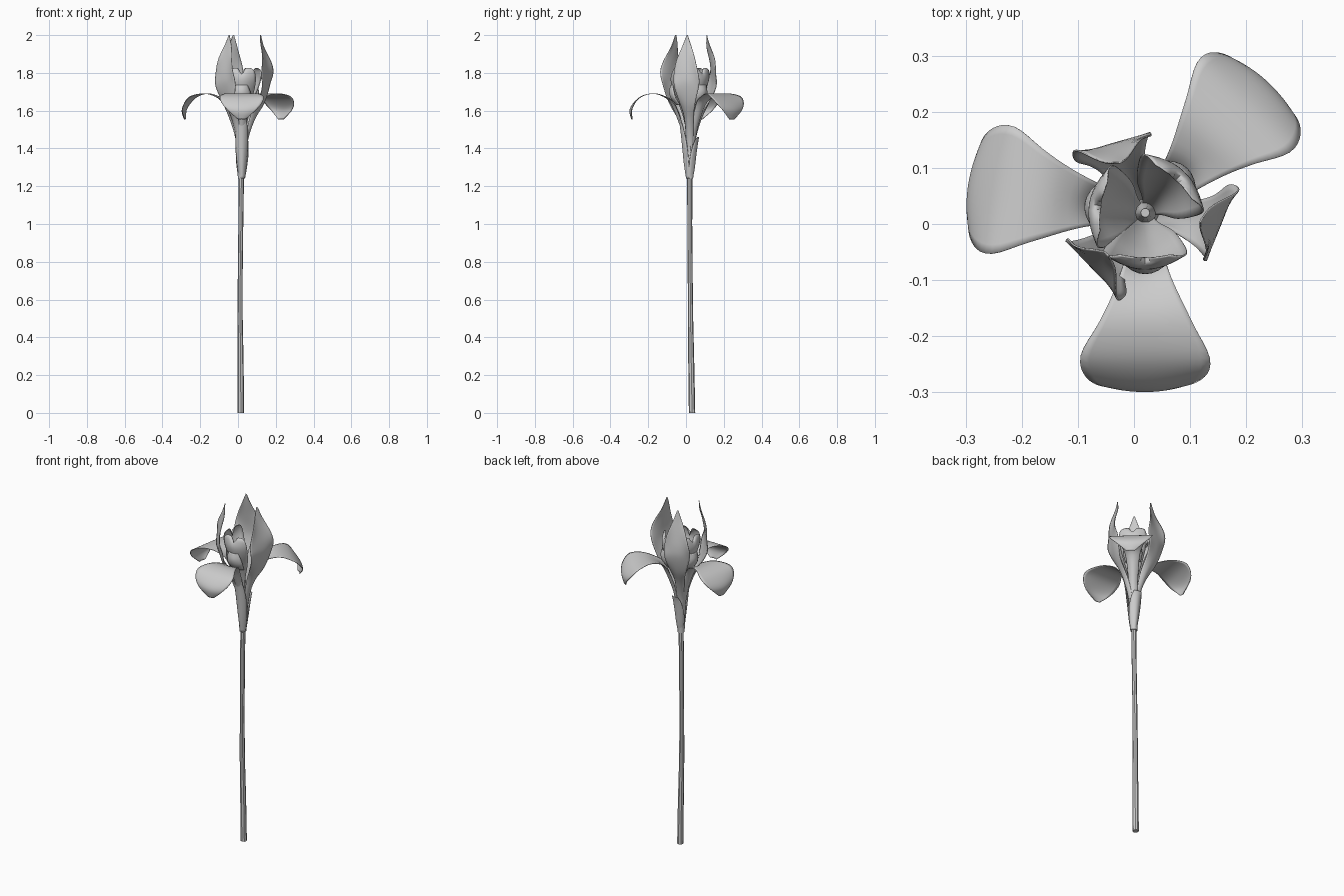
import bpy
from math import sin, cos, radians, pi
from mathutils import Vector

if "Cube" in bpy.data.objects:
    bpy.data.objects.remove(bpy.data.objects["Cube"])

CENTRE = Vector((0.02, 0.02, 0))


def finish(name, verts, faces, thick=0):
    me = bpy.data.meshes.new(name)
    me.from_pydata(verts, [], faces)
    me.update()
    ob = bpy.data.objects.new(name, me)
    bpy.context.collection.objects.link(ob)
    for o in bpy.context.selected_objects:
        o.select_set(False)
    ob.select_set(True)
    bpy.context.view_layer.objects.active = ob
    bpy.ops.object.shade_smooth_by_angle(angle=radians(40))
    if thick:
        m = ob.modifiers.new("thickness", 'SOLIDIFY')
        m.thickness, m.offset = thick, 0
    return ob


def spline(rows, steps):
    """Smooth Catmull-Rom interpolation of tuples."""
    out = []
    for i in range(len(rows) - 1):
        p = [rows[max(0, min(len(rows) - 1, i + k))] for k in (-1, 0, 1, 2)]
        for s in range(steps):
            t = s / steps
            out.append([0.5 * (2 * b + (c - a) * t + (2 * a - 5 * b + 4 * c - d) * t * t
                               + (3 * b - a - 3 * c + d) * t ** 3) for a, b, c, d in zip(*p)])
    return out + [list(rows[-1])]


def petal(name, stations, az, yaw=0, notch=0, wave=0, cols=12, thick=0.003):
    """Sheet swept along (radius, height, half width, edge cup); cup > 0 flares edges outward."""
    a, b = radians(az), radians(az + yaw)
    out, nor, side = (Vector((cos(a), sin(a), 0)), Vector((cos(b), sin(b), 0)),
                      Vector((-sin(b), cos(b), 0)))
    rows = spline(stations, 4)
    verts, faces = [], []
    for i, (r, z, w, cup) in enumerate(rows):
        f = i / (len(rows) - 1)
        for j in range(cols + 1):
            u = 2 * j / cols - 1
            p = CENTRE + out * r + side * w * u + nor * (cup * u * u)
            p += nor * (wave * sin(f * 17 + (2 if u > 0 else 0)) * u * u * sin(pi * f))
            p.z = z - notch * f ** 6 * max(0, 1 - 2.5 * abs(u))
            verts.append(p)
    n = cols + 1
    for i in range(len(rows) - 1):
        for j in range(cols):
            k = i * n + j
            faces.append((k, k + 1, k + n + 1, k + n))
    return finish(name, verts, faces, thick)


def tube(name, rings, sides):
    """Closed tube through (x, y, z, radius) rings."""
    verts = [(x + r * cos(2 * pi * k / sides), y + r * sin(2 * pi * k / sides), z)
             for x, y, z, r in rings for k in range(sides)]
    faces = [(i * sides + k, i * sides + (k + 1) % sides, (i + 1) * sides + (k + 1) % sides,
              (i + 1) * sides + k) for i in range(len(rings) - 1) for k in range(sides)]
    faces += [tuple(reversed(range(sides))), tuple(range(len(verts) - sides, len(verts)))]
    return finish(name, verts, faces)


# Slightly bent stem and the flower tube above it
tube("stem", [(.015, .032, 0, .017), (.014, .028, .25, .016), (.011, .024, .5, .014),
              (.012, .022, .75, .013), (.015, .02, 1.0, .013), (.018, .02, 1.26, .014)], 8)
tube("flower_tube", [(.018, .02, 1.24, .019), (.02, .02, 1.32, .023), (.02, .02, 1.4, .026),
                     (.02, .02, 1.48, .02), (.02, .02, 1.56, .008)], 10)

# Sheathing bracts around the tube
bract = [(.018, 1.24, .016, -.016), (.03, 1.32, .026, -.025), (.04, 1.42, .033, -.025),
         (.05, 1.51, .03, -.015), (.057, 1.555, .022, -.004)]
petal("bract_front", bract, -90, cols=8)
bract_back = [(r * .85, 1.24 + (z - 1.24) * .7, w, c) for r, z, w, c in bract]
petal("bract_back", bract_back, 80, cols=8)

# Drooping outer petals
fall = [(.012, 1.3, .012, -.004), (.032, 1.45, .02, -.008), (.062, 1.55, .026, -.015),
        (.105, 1.645, .037, -.018), (.15, 1.68, .058, -.008), (.2, 1.69, .085, 0),
        (.257, 1.675, .115, 0), (.298, 1.64, .106, -.008), (.318, 1.6, .072, -.01),
        (.308, 1.555, .02, -.005)]
# Forked style arms arching above each outer petal
arm = [(.004, 1.42, .01, 0), (.03, 1.55, .025, -.012), (.062, 1.65, .05, -.03),
       (.09, 1.72, .068, -.035), (.1, 1.77, .074, -.03), (.092, 1.81, .066, -.015),
       (.08, 1.825, .045, -.005)]
lip = [(.07, 1.63, .04, -.02), (.098, 1.665, .05, -.025), (.108, 1.7, .045, -.025),
       (.1, 1.735, .03, -.01)]
for i, az in enumerate((-90, 171, 47)):
    petal(f"outer_petal_{i}", fall, az, wave=.003, cols=14)
    petal(f"style_arm_{i}", arm, az, notch=.05)
    petal(f"style_lip_{i}", lip, az, cols=8)

# Upright inner petals
standard = [(.01, 1.3, .01, -.004), (.03, 1.44, .018, -.008), (.065, 1.55, .026, -.012),
            (.108, 1.64, .045, -.012), (.133, 1.73, .068, -.004), (.135, 1.79, .072, .004),
            (.125, 1.86, .056, .006), (.11, 1.94, .025, 0), (.1, 2.0, .003, 0)]
for i, (az, yaw) in enumerate(((-8, -14), (116, -10), (228, -4))):
    petal(f"inner_petal_{i}", standard, az, yaw, wave=.008)
